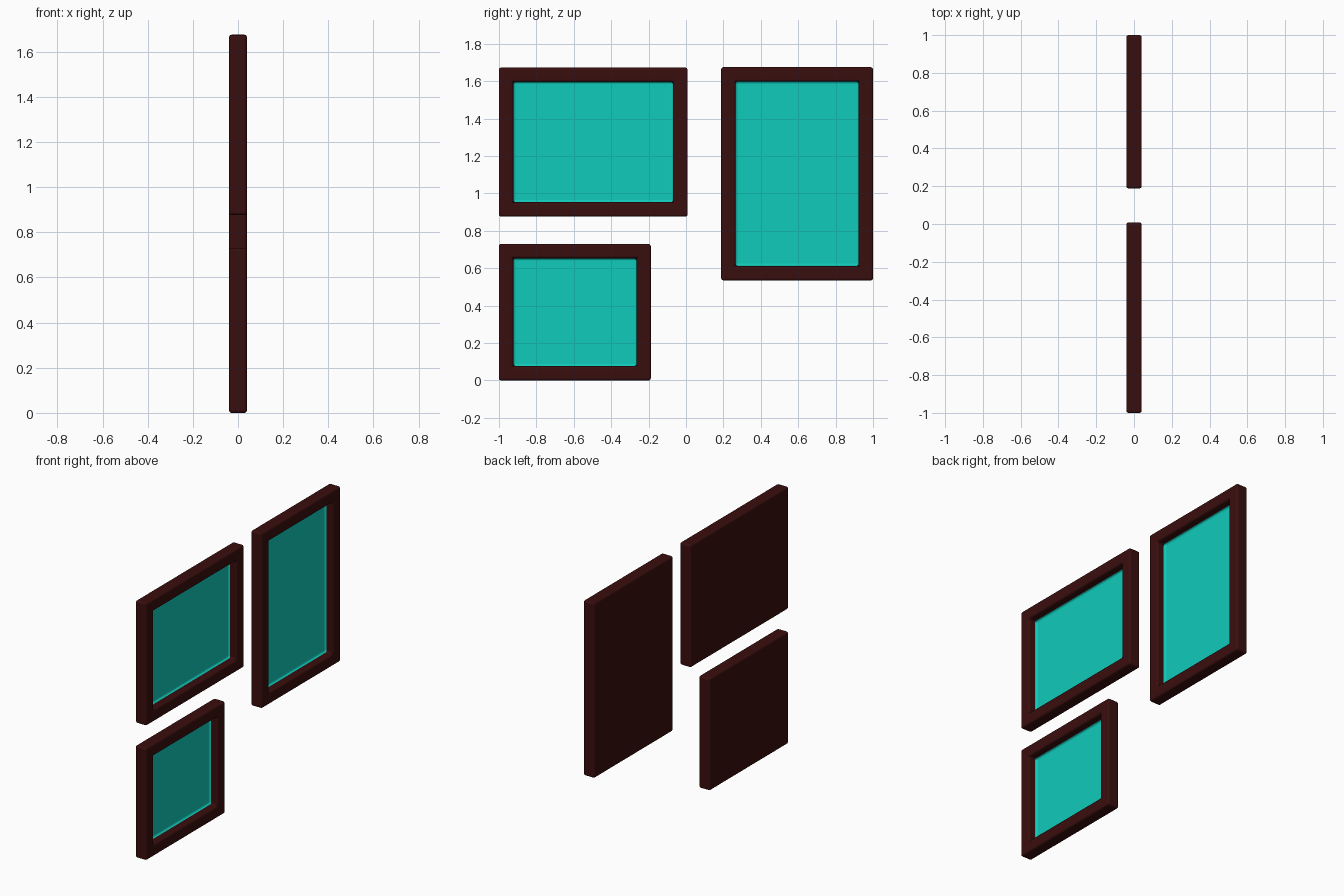
import bpy, bmesh

if "Cube" in bpy.data.objects:
    bpy.data.objects.remove(bpy.data.objects["Cube"])


def material(name, color):
    m = bpy.data.materials.new(name)
    m.diffuse_color = (*color, 1)
    m.use_nodes = True
    m.node_tree.nodes["Principled BSDF"].inputs["Base Color"].default_value = m.diffuse_color
    return m


wood = material("dark red wood", (0.042, 0.0044, 0.0044))
teal = material("teal picture", (0.005, 0.60, 0.50))

HALF = 0.04      # half thickness
BORDER = 0.083   # frame width
FLOOR = -0.02    # x of the recessed picture
BEVEL = 0.012


def picture_frame(name, y0, y1, z0, z1):
    bm = bmesh.new()

    def ring(x, inset):
        a, b, c, d = y0 + inset, y1 - inset, z0 + inset, z1 - inset
        return [bm.verts.new((x, y, z)) for y, z in ((a, c), (b, c), (b, d), (a, d))]

    # back, outer rim, inner rim and recess floor
    rings = [ring(-HALF, 0), ring(HALF, 0), ring(HALF, BORDER - 0.006), ring(FLOOR, BORDER - 0.006)]
    bm.faces.new(rings[0][::-1])
    for r, s in zip(rings, rings[1:]):
        for i in range(4):
            j = (i + 1) % 4
            bm.faces.new((r[i], r[j], s[j], s[i]))
    bm.faces.new(rings[3])
    bmesh.ops.recalc_face_normals(bm, faces=bm.faces[:])

    # soften every real corner, leaving the flat mitre lines alone
    edges = [e for e in bm.edges if e.calc_face_angle(0) > 0.5]
    bmesh.ops.bevel(bm, geom=edges, offset=BEVEL, segments=3, profile=0.5, affect='EDGES')

    # picture surface and its curved seam are teal
    for f in bm.faces:
        c = f.calc_center_median()
        inside = (y0 + 0.06 < c.y < y1 - 0.06) and (z0 + 0.06 < c.z < z1 - 0.06)
        if inside and c.x > -HALF + 0.005 and max(v.co.x for v in f.verts) < FLOOR + BEVEL + 0.001:
            f.material_index = 1

    mesh = bpy.data.meshes.new(name)
    bm.to_mesh(mesh)
    bm.free()
    mesh.materials.append(wood)
    mesh.materials.append(teal)
    obj = bpy.data.objects.new(name, mesh)
    bpy.context.collection.objects.link(obj)


picture_frame("wide_frame", -1.0, 0.008, 0.876, 1.673)
picture_frame("tall_frame", 0.188, 1.0, 0.535, 1.675)
picture_frame("small_frame", -1.0, -0.188, 0.0, 0.73)
